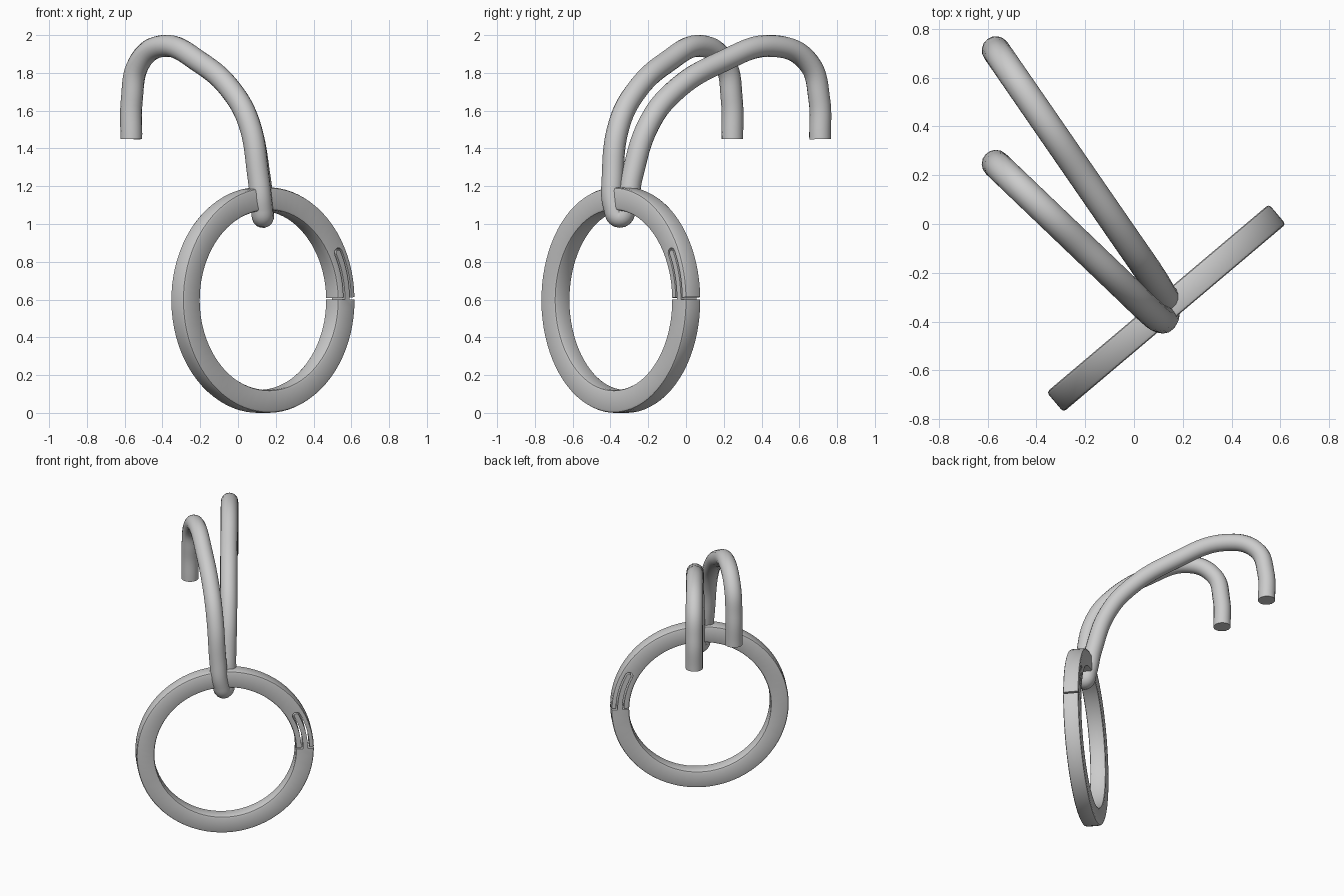
import bpy, bmesh, math
from math import sin, cos, pi, radians

if "Cube" in bpy.data.objects:
    bpy.data.objects.remove(bpy.data.objects["Cube"])

R, RI, T = 0.597, 0.476, 0.107      # ring outer radius, inner radius, thickness
RM = 0.540                          # mid radius of the clasp tongue
TIP = radians(27.6)                 # angle where tongue starts to round off
LOW, UP = radians(0.4), radians(1.5)  # two faces of the ring gap


def finish(obj, angle=35):
    bpy.ops.object.select_all(action='DESELECT')
    obj.select_set(True)
    bpy.context.view_layer.objects.active = obj
    if obj.type == 'CURVE':
        bpy.ops.object.convert(target='MESH')
    bpy.ops.object.shade_smooth_by_angle(angle=radians(angle))


def arc(r, a, b, n):
    return [(r * cos(a + (b - a) * i / n), r * sin(a + (b - a) * i / n))
            for i in range(n + 1)]


def finger(half, start):
    """Curved tongue outline with a round tip: up the outside, down the inside."""
    cx, cy = RM * cos(TIP), RM * sin(TIP)
    tip = [(cx + half * cos(TIP + pi * i / 8), cy + half * sin(TIP + pi * i / 8))
           for i in range(1, 8)]
    return arc(RM + half, start, TIP, 10) + tip + arc(RM - half, TIP, start, 10)


# Split ring with tongue clasp: one closed outline, extruded
outline = (arc(R, UP, 2 * pi + LOW, 80) + finger(0.016, LOW)
           + arc(RI, 2 * pi + LOW, UP, 80) + finger(0.027, UP)[::-1])
bm = bmesh.new()
face = bm.faces.new([bm.verts.new((x, y, -T / 2)) for x, y in outline])
ext = bmesh.ops.extrude_face_region(bm, geom=[face])
bmesh.ops.translate(bm, vec=(0, 0, T),
                    verts=[v for v in ext['geom'] if isinstance(v, bmesh.types.BMVert)])
bmesh.ops.recalc_face_normals(bm, faces=bm.faces)


def on_rim(e):
    a, b = e.verts
    return (abs(a.co.z - b.co.z) < 1e-5 and
            any(all(abs(v.co.xy.length - r) < 1e-4 for v in e.verts) for r in (R, RI)))


# Soften only the inner and outer rims
bmesh.ops.bevel(bm, geom=[e for e in bm.edges if on_rim(e)], offset=0.014,
                segments=2, profile=0.5, affect='EDGES')
bmesh.ops.triangulate(bm, faces=[f for f in bm.faces if len(f.verts) > 4])
mesh = bpy.data.meshes.new("split_ring")
bm.to_mesh(mesh)
bm.free()
ring = bpy.data.objects.new("split_ring", mesh)
bpy.context.collection.objects.link(ring)
ring.location = (0.132, -0.345, R)
ring.rotation_euler = (radians(90), 0, radians(40.2))
finish(ring)

# Double ear-wire: one round wire from tip to tip, bent under the ring
profile = [(-0.565, 1.45), (-0.562, 1.66), (-0.525, 1.85), (-0.40, 1.942),
           (-0.20, 1.855), (-0.03, 1.70), (0.06, 1.53)]   # shared x, z of both arms


def arm(y_end, y_near):
    return [(x, y_end + (y_near - y_end) * (x + 0.565) / 0.645, z) for x, z in profile]


path = (arm(0.245, -0.372)
        + [(0.108, -0.388, 1.25), (0.126, -0.380, 1.09), (0.132, -0.35, 1.037),
           (0.132, -0.318, 1.09), (0.115, -0.286, 1.25)]
        + arm(0.71, -0.225)[::-1])
curve = bpy.data.curves.new("hook_wire", 'CURVE')
curve.dimensions = '3D'
curve.bevel_depth = 0.058
curve.bevel_resolution = 6
curve.resolution_u = 8
curve.use_fill_caps = True
spline = curve.splines.new('BEZIER')
spline.bezier_points.add(len(path) - 1)
for p, co in zip(spline.bezier_points, path):
    p.co = co
    p.handle_left_type = p.handle_right_type = 'AUTO'
wire = bpy.data.objects.new("hook_wire", curve)
bpy.context.collection.objects.link(wire)
finish(wire, 50)
